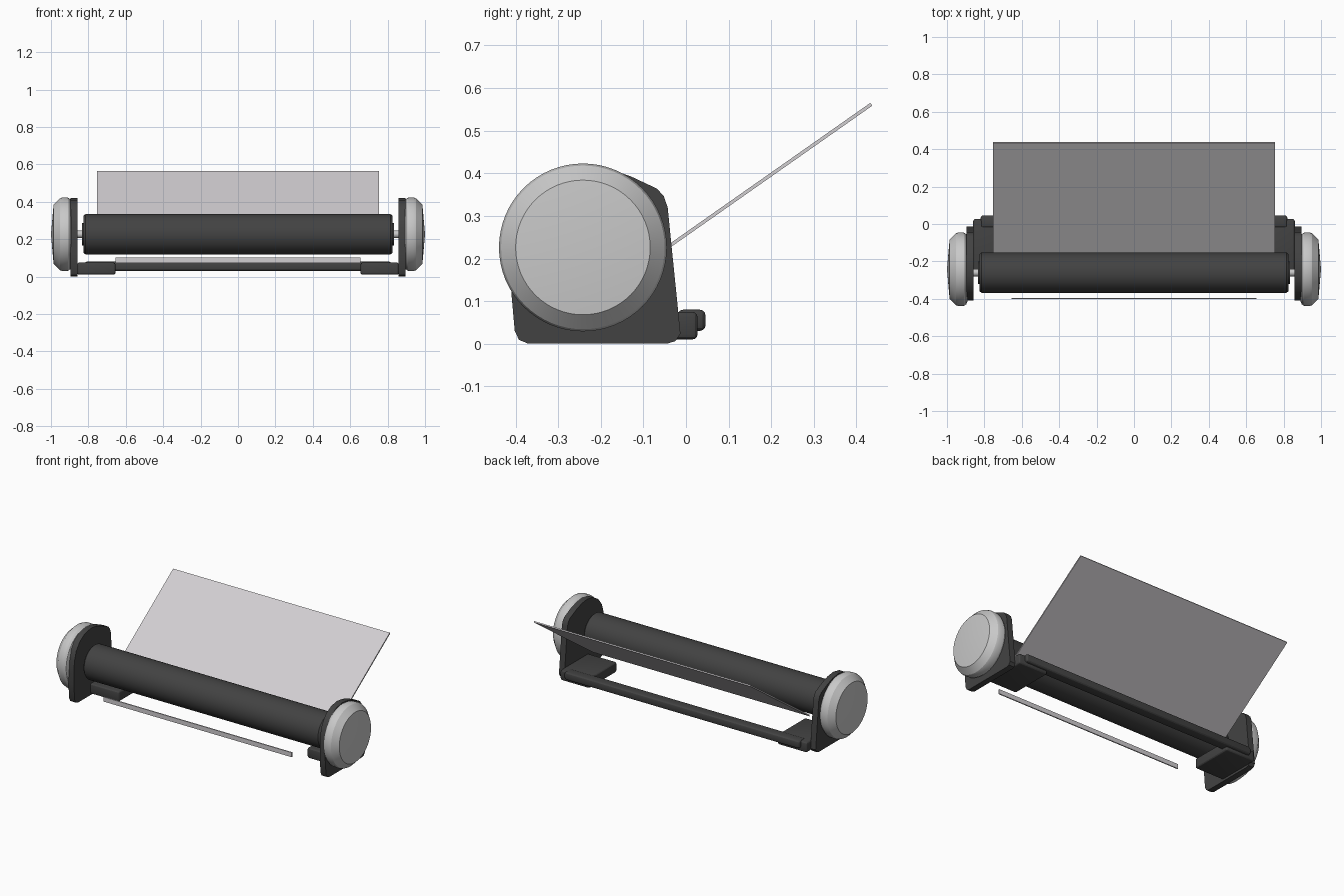
import bpy, bmesh, math
from mathutils import Matrix, Vector

cube = bpy.data.objects.get("Cube")
if cube:
    bpy.data.objects.remove(cube, do_unlink=True)


def material(name, rgb):
    m = bpy.data.materials.new(name)
    m.use_nodes = True
    m.diffuse_color = (*rgb, 1)
    bsdf = next(n for n in m.node_tree.nodes if n.type == 'BSDF_PRINCIPLED')
    bsdf.inputs["Base Color"].default_value = (*rgb, 1)
    return m


DARK = material("dark plastic", (0.055, 0.055, 0.055))
SILVER = material("silver", (0.58, 0.58, 0.58))
PAPER = material("pale sheet", (0.64, 0.62, 0.64))


def finish(name, bm, mat, smooth=True):
    bmesh.ops.recalc_face_normals(bm, faces=bm.faces)
    mesh = bpy.data.meshes.new(name)
    bm.to_mesh(mesh)
    bm.free()
    mesh.materials.append(mat)
    ob = bpy.data.objects.new(name, mesh)
    bpy.context.collection.objects.link(ob)
    if smooth:
        bpy.ops.object.select_all(action='DESELECT')
        ob.select_set(True)
        bpy.context.view_layer.objects.active = ob
        bpy.ops.object.shade_smooth_by_angle(angle=math.radians(25))
    return ob


def box(name, lo, hi, mat, bevel=0.0, tilt=0.0):
    lo, hi = Vector(lo), Vector(hi)
    bm = bmesh.new()
    place = (Matrix.Translation((lo + hi) / 2) @ Matrix.Rotation(tilt, 4, 'X')
             @ Matrix.Diagonal((*(hi - lo), 1)))
    bmesh.ops.create_cube(bm, size=1, matrix=place)
    if bevel:
        bmesh.ops.bevel(bm, geom=bm.edges[:], offset=bevel, segments=3,
                        profile=0.5, affect='EDGES')
    return finish(name, bm, mat, bevel > 0)


def lathe(name, profile, y, z, mat, steps=64):
    """Spin (x, radius) points about an axis running along x."""
    bm = bmesh.new()
    verts = [bm.verts.new((x, y + r, z)) for x, r in profile]
    edges = [bm.edges.new(pair) for pair in zip(verts, verts[1:])]
    bmesh.ops.spin(bm, geom=verts + edges, cent=(0, y, z), axis=(1, 0, 0),
                   angle=math.tau, steps=steps)
    bmesh.ops.remove_doubles(bm, verts=bm.verts, dist=0.0001)
    return finish(name, bm, mat)


def side_plate(name, profile, x0, x1, mat):
    bm = bmesh.new()
    face = bm.faces.new([bm.verts.new((x0, y, z)) for y, z in profile])
    out = bmesh.ops.extrude_face_region(bm, geom=[face])["geom"]
    moved = [v for v in out if isinstance(v, bmesh.types.BMVert)]
    bmesh.ops.translate(bm, verts=moved, vec=(x1 - x0, 0, 0))
    return finish(name, bm, mat)


ROLLER_Y, KNOB_Y, AXIS_Z = -0.26, -0.242, 0.226

# Roller with its narrow end hubs and shaft
half = [(0.815, 0.108), (0.825, 0.1), (0.825, 0.06), (0.833, 0.06), (0.833, 0)]
lathe("roller", [(-x, r) for x, r in reversed(half)] + half,
      ROLLER_Y, AXIS_Z, DARK)
lathe("shaft", [(-0.87, 0), (-0.87, 0.02), (0.87, 0.02), (0.87, 0)],
      ROLLER_Y, AXIS_Z, SILVER, 24)

# Outline of the side plates, in y and z
outline = [(-0.37, 0), (-0.045, 0), (-0.025, 0.006), (-0.013, 0.024),
           (-0.035, 0.24), (-0.043, 0.32), (-0.052, 0.346), (-0.068, 0.364),
           (-0.13, 0.393), (-0.185, 0.412), (-0.24, 0.419), (-0.3, 0.408),
           (-0.35, 0.378), (-0.387, 0.33), (-0.405, 0.27), (-0.41, 0.2),
           (-0.41, 0.12), (-0.402, 0.03), (-0.392, 0.009)]
knob = [(0.89, 0), (0.89, 0.172), (0.897, 0.188), (0.91, 0.196), (0.938, 0.197),
        (0.952, 0.192), (0.986, 0.158), (1.0, 0)]

# Plates, knobs and feet on both sides
for side, s in (("left", 1), ("right", -1)):
    side_plate(side + "_plate", outline, s * 0.857, s * 0.895, DARK)
    lathe(side + "_knob", [(s * x, r) for x, r in knob], KNOB_Y, AXIS_Z, SILVER)
    inner, outer = sorted((s * 0.655, s * 0.86))
    box(side + "_foot", (inner, -0.25, 0.01), (outer, 0.027, 0.075), DARK, 0.012)

# Rear cross bar
box("rear_bar", (-0.82, -0.02, 0.03), (0.82, 0.046, 0.08), DARK, 0.014)

# Upright tear strip at the front
box("front_strip", (-0.655, -0.402, 0.073), (0.655, -0.395, 0.102), PAPER)

# Sloping sheet behind the roller
low, high = Vector((0, -0.152, 0.15)), Vector((0, 0.435, 0.562))
middle, run = (low + high) / 2, high - low
extent = Vector((0.755, run.length / 2, 0.004))
box("sheet", middle - extent, middle + extent, PAPER,
    tilt=math.atan2(run.z, run.y))
